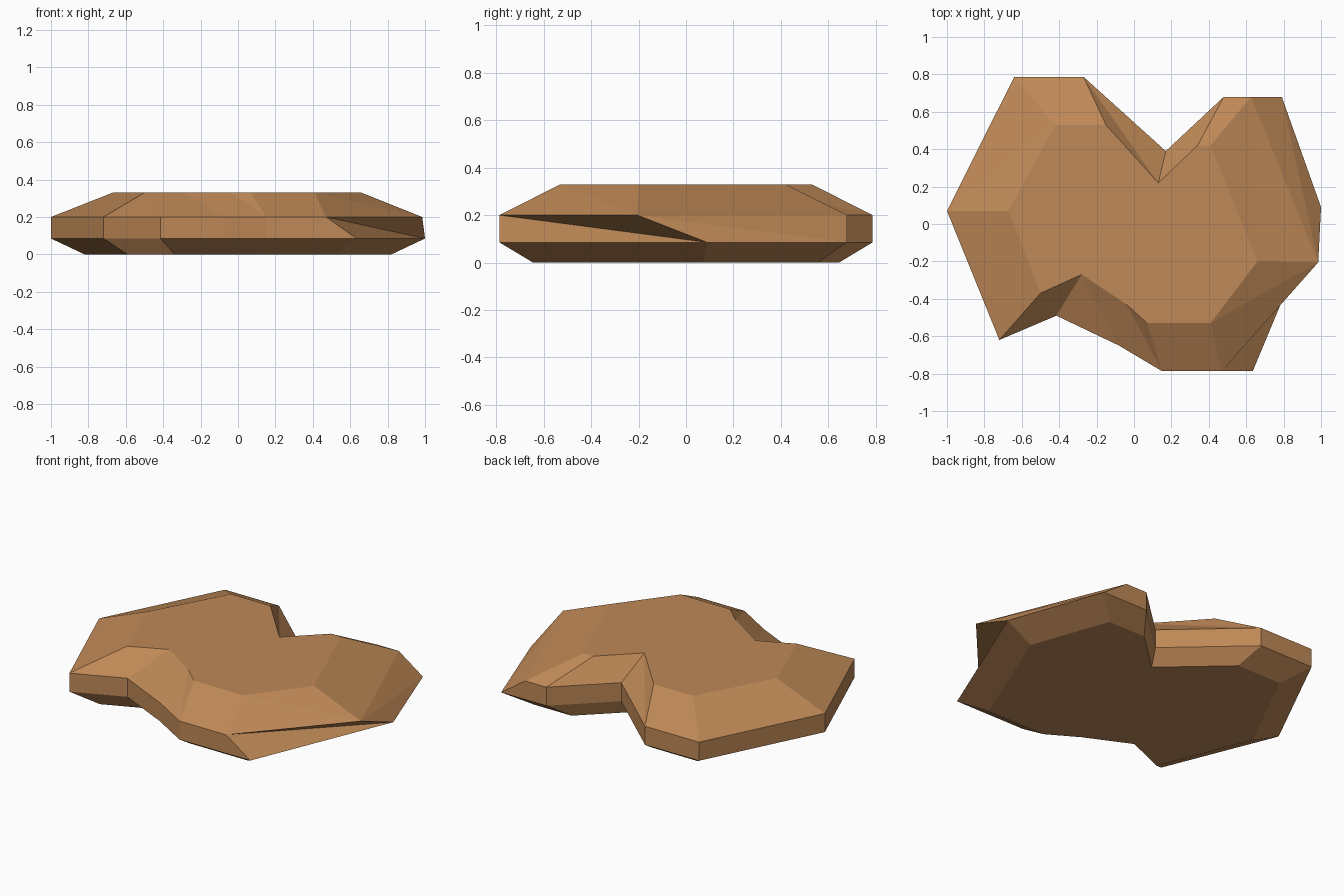
import bpy, bmesh

if "Cube" in bpy.data.objects:
    bpy.data.objects.remove(bpy.data.objects["Cube"])

# Outlines, counter-clockwise seen from above, starting at the left tip
top = [(-.67, .07), (-.5, -.37), (-.28, -.27), (-.04, -.43), (.07, -.53), (.41, -.53),
       (.66, -.2), (.41, .42), (.34, .42), (.13, .22), (-.15, .53), (-.42, .53)]
upper = [(-1, .07), (-.72, -.62), (-.415, -.49), (-.08, -.65), (.15, -.787), (.47, -.787),
         (.985, -.205), (.625, .68), (.48, .68), (.17, .39), (-.27, .787), (-.64, .787)]
# The lower rim matches the upper one except for the twisted right side
lower = upper[:5] + [(.635, -.787), (1, .09), (.79, .68)] + upper[8:]
base = [(x * .82, y * .82) for x, y in lower]

bm = bmesh.new()
rings = [[bm.verts.new((x, y, z)) for x, y in pts]
         for pts, z in ((base, 0), (lower, .085), (upper, .2), (top, .33))]

# Sloping and vertical side bands, split into triangles along the same diagonal
for lo, hi in zip(rings, rings[1:]):
    for i in range(len(lo)):
        j = (i + 1) % len(lo)
        bm.faces.new((lo[i], lo[j], hi[i]))
        bm.faces.new((lo[j], hi[j], hi[i]))

# Flat top and bottom
bm.faces.new(rings[-1])
bm.faces.new(rings[0][::-1])
bm.normal_update()

mesh = bpy.data.meshes.new("rock_slab")
bm.to_mesh(mesh)
bm.free()
slab = bpy.data.objects.new("rock_slab", mesh)
bpy.context.collection.objects.link(slab)

# Sandy brown
mat = bpy.data.materials.new("sandstone")
mat.diffuse_color = (.52, .25, .095, 1)
mat.use_nodes = True
mat.node_tree.nodes["Principled BSDF"].inputs["Base Color"].default_value = mat.diffuse_color
mesh.materials.append(mat)
